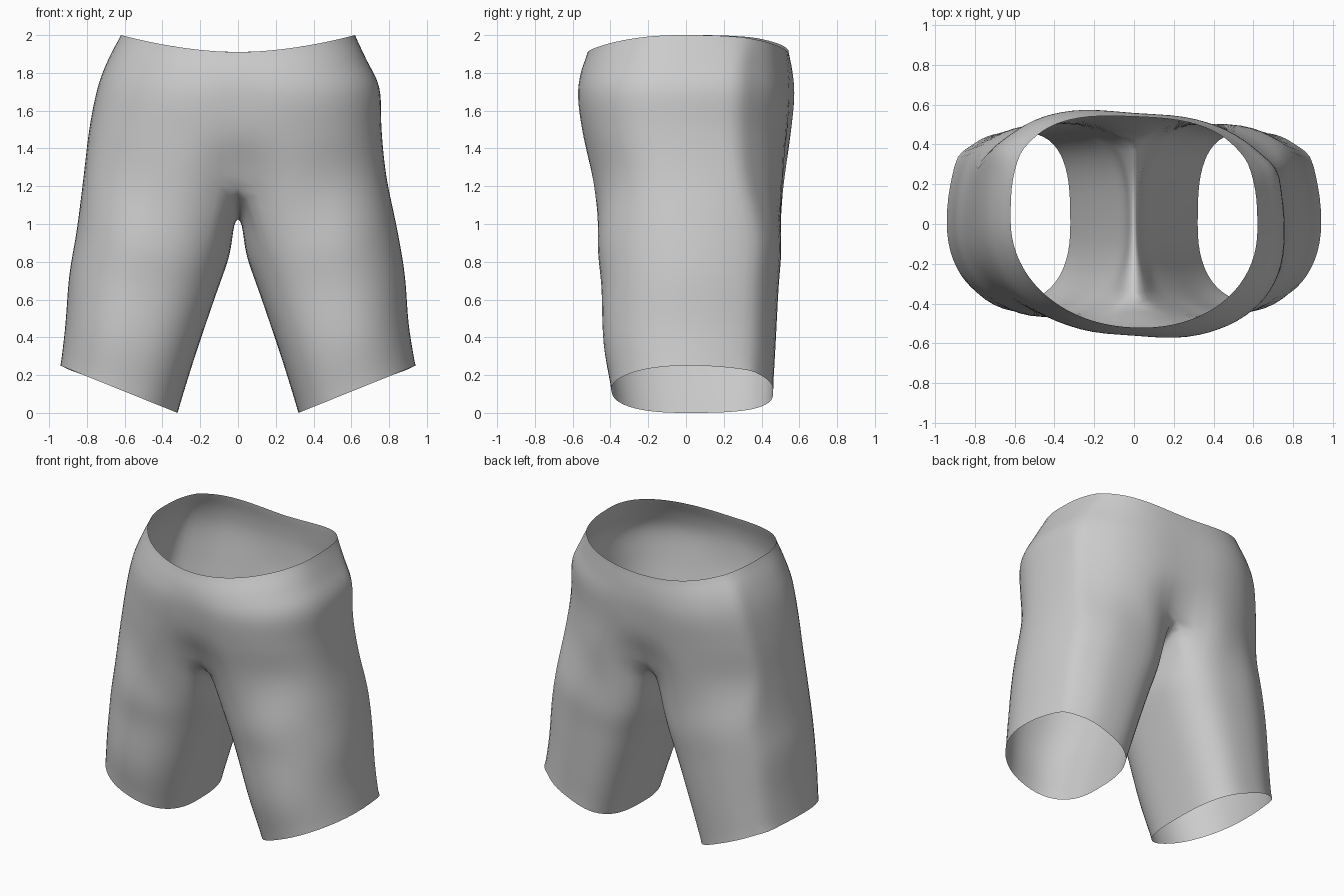
import bpy, bmesh, math
from mathutils import Vector

if "Cube" in bpy.data.objects:
    bpy.data.objects.remove(bpy.data.objects["Cube"])

OUT, INN, SUB = 40, 16, 6   # outer columns, inner-thigh columns, smooth steps per level

# Torso levels: side z, centre dip, half width, left/right difference, front y, back y,
# centre dent, front squareness, back squareness, twist
TORSO = [
    (2.00, 0.09, 0.62, 0.000, 0.52, 0.54, 0.00, 2.1, 2.9, 0.04),
    (1.87, 0.08, 0.685, 0.004, 0.56, 0.56, 0.01, 2.2, 2.8, 0.07),
    (1.72, 0.06, 0.748, -0.003, 0.575, 0.57, 0.03, 2.3, 2.7, 0.07),
    (1.50, 0.04, 0.775, 0.014, 0.55, 0.555, 0.05, 2.4, 2.6, 0.05),
    (1.25, 0.04, 0.803, 0.016, 0.51, 0.535, 0.22, 2.5, 2.7, 0.01),
]
# Leg levels: inner z, outer z, inner x, outer x, front y, back y
LEG = [
    (0.83, 0.97, 0.045, 0.845, 0.47, 0.505),
    (0.60, 0.73, 0.125, 0.885, 0.45, 0.49),
    (0.29, 0.47, 0.23, 0.905, 0.44, 0.475),
    (0.00, 0.25, 0.32, 0.94, 0.395, 0.46),
]


def power(v, n):
    return math.copysign(abs(v) ** (2 / n), v)


def section(a, n_front, n_back):
    """Unit cross-section with separate front and back squareness."""
    n = n_front if math.sin(a) < 0 else n_back
    return power(math.cos(a), n), power(math.sin(a), n)


def side_fold(leg_angle, amount):
    """Soft crease running down the rear outer side."""
    d = math.degrees(leg_angle) - 40
    return 1 + amount * math.exp(-(d / 12) ** 2)


def torso_point(level, a, leg_a, side):
    z, dip, w, skew, front, back, dent, nf, nb, twist = level
    ux, uy = section(a, nf, nb)
    k = side_fold(leg_a, 0.035)
    x = (w - side * skew) * ux
    y = uy * (front if uy < 0 else back) * (1 - dent * math.exp(-(x / 0.15) ** 2))
    if abs(ux) < 1e-4:
        x = 0.0
    return Vector((side * x * (k if z < 1.9 else 1), y * k - twist * side * x,
                   z - dip * (1 - abs(ux) ** 1.8)))


def leg_point(level, a, side):
    zi, zo, xi, xo, front, back = level
    inner = math.cos(a) < 0     # inner thigh is flatter than the outside
    ux, uy = section(a, 2.4 if inner else 2.05, 3.0 if inner else 2.4)
    k = side_fold(a, 0.075)
    if side < 0:
        xo += 0.01 if zi > 0 else 0
    x = (xi + xo) / 2 + (xo - xi) / 2 * ux * (1 + (k - 1) * 0.4)
    y = uy * k * (front if uy < 0 else back * (1 - 0.03 * ux))
    return Vector((side * x, y, zi + (zo - zi) * (ux + 1) / 2))


def smooth_path(pts, before=None):
    """Catmull-Rom through the control points."""
    ext = [before or 2 * pts[0] - pts[1]] + pts + [2 * pts[-1] - pts[-2]]
    path = []
    for p0, p1, p2, p3 in zip(ext, ext[1:], ext[2:], ext[3:]):
        for i in range(SUB):
            t = i / SUB
            path.append(0.5 * (2 * p1 + (p2 - p0) * t
                               + (2 * p0 - 5 * p1 + 4 * p2 - p3) * t * t
                               + (3 * p1 - p0 - 3 * p2 + p3) * t ** 3))
    return path + [pts[-1].copy()]


def half_columns(side):
    outer, inner = [], []
    seam = (len(TORSO) - 1) * SUB
    for j in range(OUT + 1):
        f = j / OUT * 2 - 1
        leg_a = math.radians(135 * f)
        pts = [torso_point(l, math.pi / 2 * f, leg_a, side) for l in TORSO]
        pts += [leg_point(l, leg_a, side) for l in LEG]
        path = smooth_path(pts)
        if j in (0, OUT):           # centre seam stays on the middle plane
            for p in path[:seam + 1]:
                p.x = 0
        outer.append(path)
    # Crotch seam: a saddle from the back centre to the front centre, arched across
    y_back, y_front = outer[-1][seam].y, outer[0][seam].y
    for k in range(1, INN):
        t = k / INN
        start = Vector((0, y_back + (y_front - y_back) * t,
                        1.03 + 0.18 * abs(2 * t - 1) ** 2.3))
        a = math.radians(135 + 90 * t)
        pts = [start] + [leg_point(l, a, side) for l in LEG]
        mirrored = Vector((-3 * pts[1].x, pts[1].y, pts[1].z))
        inner.append(smooth_path(pts, mirrored))
    return outer, inner, seam


# Shorts: one open cloth surface, a torso tube splitting into two legs
bm = bmesh.new()
for side in (1, -1):
    outer, inner, seam = half_columns(side)
    vo = [[bm.verts.new(p) for p in col] for col in outer]
    vi = [[bm.verts.new(p) for p in col] for col in inner]

    def strip(a, b):
        for i in range(len(a) - 1):
            quad = (a[i], b[i], b[i + 1], a[i + 1])
            bm.faces.new(quad if side > 0 else quad[::-1])

    for a, b in zip(vo, vo[1:]):
        strip(a, b)
    thigh = [vo[-1][seam:]] + vi + [vo[0][seam:]]
    for a, b in zip(thigh, thigh[1:]):
        strip(a, b)

bmesh.ops.remove_doubles(bm, verts=bm.verts, dist=0.0005)
# Relax the fabric a little, leaving the waist and hems in place
inside = [v for v in bm.verts if not v.is_boundary]
for _ in range(4):
    bmesh.ops.smooth_vert(bm, verts=inside, factor=0.4,
                          use_axis_x=True, use_axis_y=True, use_axis_z=True)
bmesh.ops.recalc_face_normals(bm, faces=bm.faces)
if sum(f.normal.y * f.calc_center_median().y for f in bm.faces) < 0:
    bmesh.ops.reverse_faces(bm, faces=bm.faces)
for f in bm.faces:
    f.smooth = True
mesh = bpy.data.meshes.new("shorts")
bm.to_mesh(mesh)
bm.free()
shorts = bpy.data.objects.new("shorts", mesh)
bpy.context.collection.objects.link(shorts)
